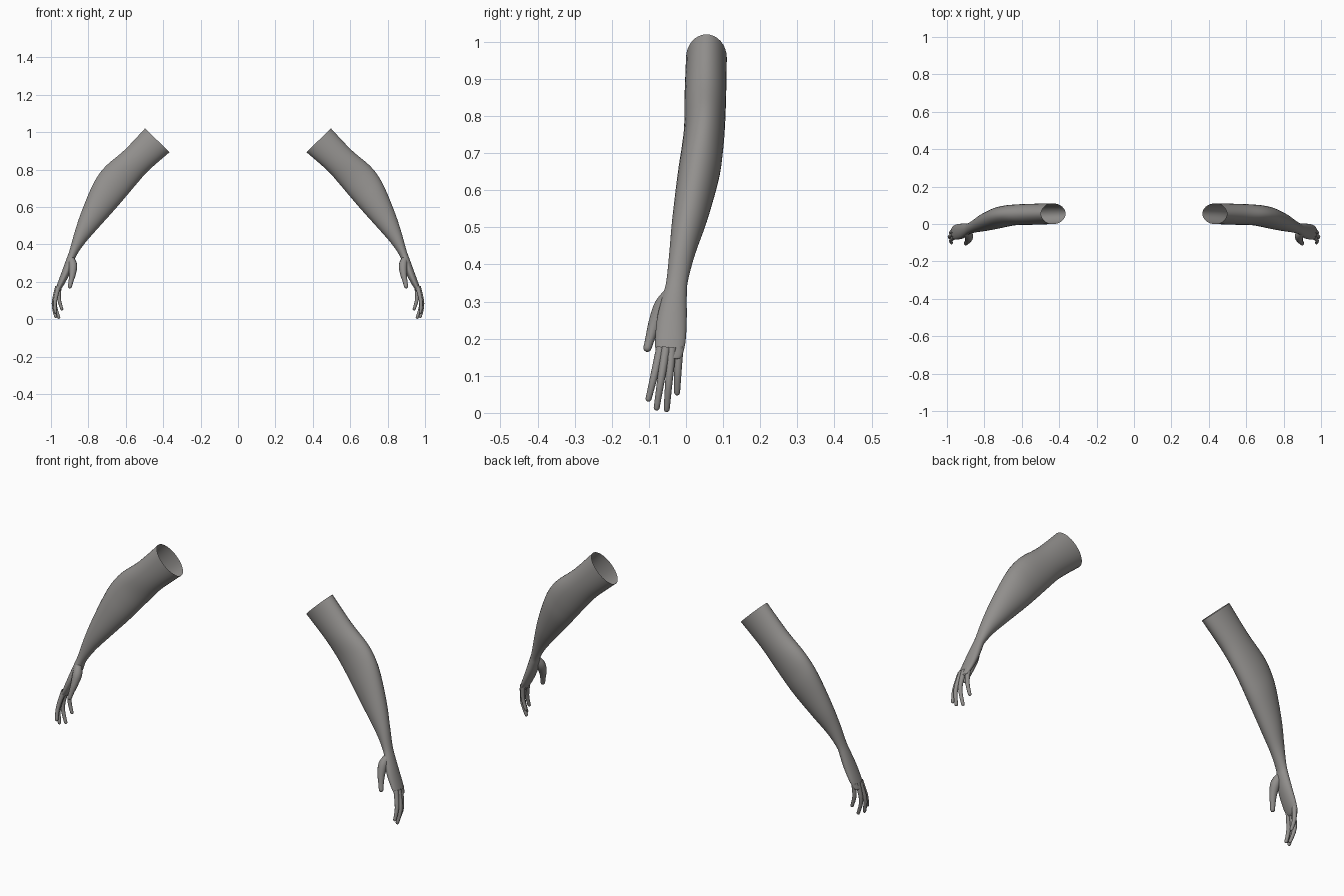
import bpy, bmesh, math
from mathutils import Vector

if "Cube" in bpy.data.objects:
    bpy.data.objects.remove(bpy.data.objects["Cube"])

skin = bpy.data.materials.new("grey skin")
skin.diffuse_color = (0.29, 0.28, 0.27, 1)
skin.use_nodes = True
skin.node_tree.nodes["Principled BSDF"].inputs["Base Color"].default_value = skin.diffuse_color


def spline(rows, steps):
    """Catmull-Rom interpolation through rows of numbers."""
    out = []
    for i in range(len(rows) - 1):
        p0, p1 = rows[max(i - 1, 0)], rows[i]
        p2, p3 = rows[i + 1], rows[min(i + 2, len(rows) - 1)]
        for s in range(steps):
            t = s / steps
            out.append([0.5 * (2 * b + (c - a) * t + (2 * a - 5 * b + 4 * c - d) * t * t
                               + (3 * b - a - 3 * c + d) * t ** 3)
                        for a, b, c, d in zip(p0, p1, p2, p3)])
    out.append(list(rows[-1]))
    return out


def loft(name, rings, tip, sides):
    """Skin elliptical rings (centre, u, v), open at the start, closed at the tip."""
    bm = bmesh.new()
    loops = []
    for c, u, v in rings:
        loops.append([bm.verts.new(c + u * math.cos(a) + v * math.sin(a))
                      for a in (2 * math.pi * k / sides for k in range(sides))])
    for a, b in zip(loops, loops[1:]):
        for k in range(sides):
            n = (k + 1) % sides
            bm.faces.new((a[k], a[n], b[n], b[k]))
    end = bm.verts.new(tip)
    for k in range(sides):
        bm.faces.new((loops[-1][k], loops[-1][(k + 1) % sides], end))
    bmesh.ops.recalc_face_normals(bm, faces=bm.faces)
    for f in bm.faces:
        f.smooth = True
    mesh = bpy.data.meshes.new(name)
    bm.to_mesh(mesh)
    bm.free()
    mesh.materials.append(skin)
    ob = bpy.data.objects.new(name, mesh)
    bpy.context.collection.objects.link(ob)
    # the other arm
    mod = ob.modifiers.new("other side", 'MIRROR')
    mod.use_mirror_merge = False
    return ob


# Arm and palm: outer x, z, inner x, z, centre y, half depth
arm = [
    (.497, 1.02, .366, .893, .055, .055),
    (.607, .904, .478, .795, .052, .056),
    (.700, .825, .545, .720, .050, .055),
    (.750, .765, .600, .655, .044, .056),
    (.790, .690, .660, .585, .033, .056),
    (.842, .561, .750, .485, .010, .047),
    (.875, .460, .820, .405, -.010, .035),
    (.900, .370, .864, .340, -.024, .029),
    (.918, .320, .876, .305, -.031, .033),
    (.940, .260, .896, .250, -.038, .040),
    (.962, .200, .927, .190, -.042, .041),
    (.976, .160, .950, .155, -.045, .036),
    (.979, .148, .960, .146, -.045, .029),
]
rings = []
for ox, oz, ix, iz, cy, h in spline(arm, 5):
    rings.append((Vector(((ox + ix) / 2, cy, (oz + iz) / 2)),
                  Vector(((ox - ix) / 2, 0, (oz - iz) / 2)), Vector((0, h, 0))))
loft("arm_and_palm", rings, Vector((.970, -.045, .142)), 32)


def digit(name, path):
    """Round tube along x, y, z, radius points with a domed tip."""
    rows = spline(path, 4)
    pts = [Vector(r[:3]) for r in rows]
    rings = []
    for i, p in enumerate(pts):
        t = (pts[min(i + 1, len(pts) - 1)] - pts[max(i - 1, 0)]).normalized()
        u = Vector((0, 1, 0)).cross(t).normalized()
        rings.append((p, u * rows[i][3], t.cross(u) * rows[i][3]))
    r = rows[-1][3]
    u, v = rings[-1][1:]
    for a in (0.5, 1.0):
        rings.append((pts[-1] + t * r * math.sin(a), u * math.cos(a), v * math.cos(a)))
    loft(name, rings, pts[-1] + t * r, 12)


# Thumb
digit("thumb", [(.897, -.036, .335, .014), (.883, -.062, .290, .023),
                (.885, -.083, .243, .018), (.893, -.096, .203, .013),
                (.899, -.104, .175, .011)])

# Fingers: knuckle, middle joint, tip
for name, knuckle, joint, tip in [
    ("index_finger", (.960, -.068, .175), (.978, -.087, .095), (.976, -.101, .038)),
    ("middle_finger", (.965, -.054, .175), (.986, -.068, .085), (.975, -.079, .014)),
    ("ring_finger", (.963, -.038, .175), (.979, -.046, .085), (.958, -.052, .010)),
    ("little_finger", (.955, -.019, .180), (.957, -.022, .110), (.942, -.024, .055)),
]:
    digit(name, [(*knuckle, .0125), (*joint, .0100), (*tip, .0080)])
